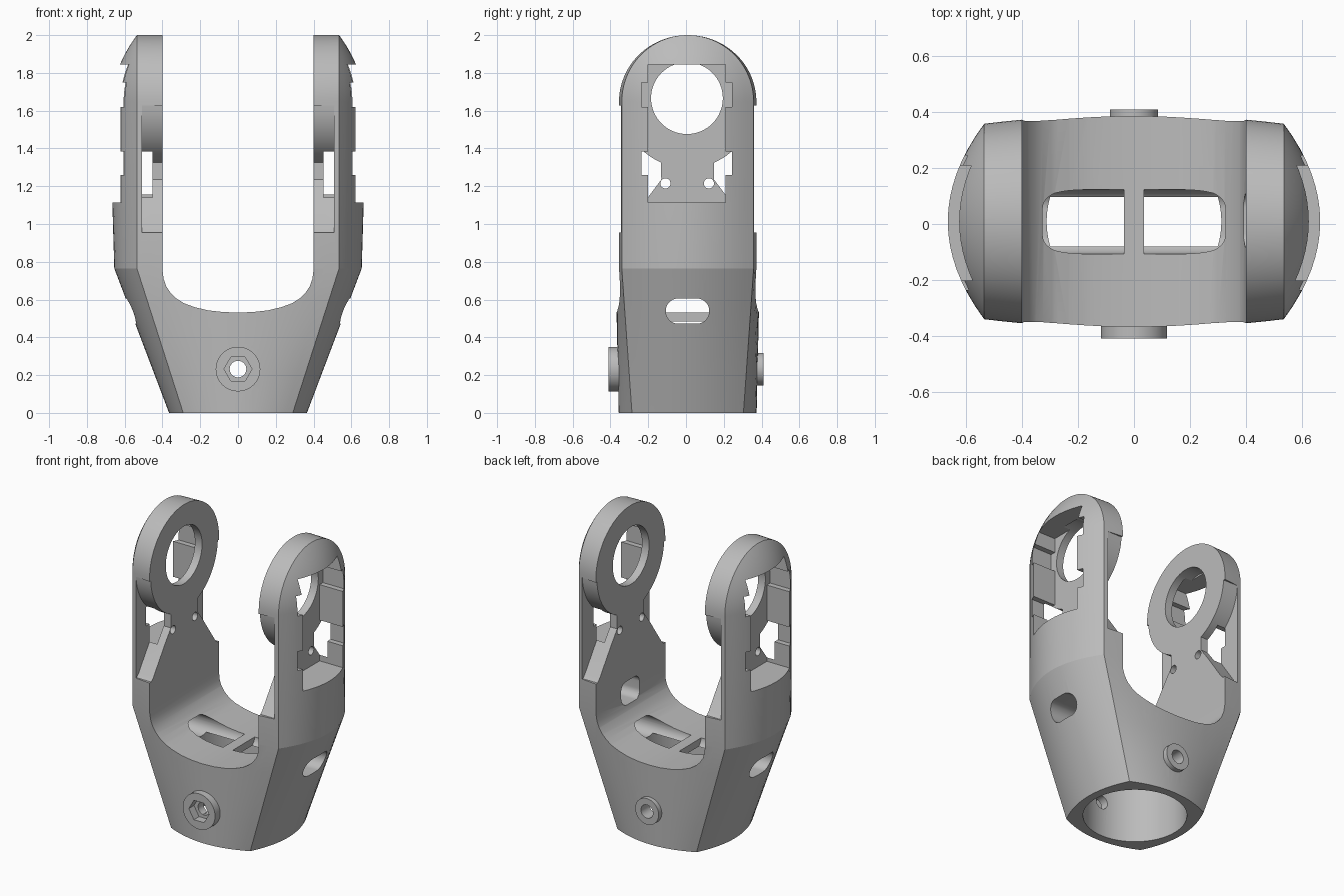
import bpy, bmesh
from math import sin, cos, pi

cube = bpy.data.objects.get("Cube")
if cube:
    bpy.data.objects.remove(cube, do_unlink=True)

YC = 0.009            # depth centre of the body
HUB_Z, HUB_R = 1.648, 0.352


def to_object(name, bm):
    bmesh.ops.recalc_face_normals(bm, faces=bm.faces)
    mesh = bpy.data.meshes.new(name)
    bm.to_mesh(mesh)
    bm.free()
    ob = bpy.data.objects.new(name, mesh)
    bpy.context.collection.objects.link(ob)
    return ob


def prism(name, points, axis, lo, hi):
    """Extrude a 2D outline along an axis between two positions."""
    place = {"x": lambda a, b, d: (d, a, b),
             "y": lambda a, b, d: (a, d, b),
             "z": lambda a, b, d: (a, b, d)}[axis]
    bm = bmesh.new()
    ends = [[bm.verts.new(place(a, b, d)) for a, b in points] for d in (lo, hi)]
    for end in ends:
        bm.faces.new(end)
    for i in range(len(points)):
        j = (i + 1) % len(points)
        bm.faces.new((ends[0][i], ends[0][j], ends[1][j], ends[1][i]))
    return to_object(name, bm)


def circle(a, b, r, n=64):
    return [(a + r * cos(2 * pi * i / n), b + r * sin(2 * pi * i / n)) for i in range(n)]


def rounded(a0, a1, b0, b1, r, n=10):
    """Rectangle outline with rounded corners."""
    out = []
    corners = ((a1 - r, b1 - r), (a0 + r, b1 - r), (a0 + r, b0 + r), (a1 - r, b0 + r))
    for k, (a, b) in enumerate(corners):
        for i in range(n + 1):
            t = (k + i / n) * pi / 2
            out.append((a + r * cos(t), b + r * sin(t)))
    return out


def combine(ob, tool, operation="DIFFERENCE"):
    mod = ob.modifiers.new("combine", "BOOLEAN")
    mod.operation, mod.solver, mod.object = operation, "EXACT", tool
    bpy.context.view_layer.objects.active = ob
    bpy.ops.object.modifier_apply(modifier=mod.name)
    bpy.data.objects.remove(tool, do_unlink=True)


def section(z, cx, cy, front, side, n=16):
    """Four-cornered ring with bowed front, back and sides."""
    ring = []
    us = [-1 + 2 * i / n for i in range(n)]
    ring += [(cx * u, -cy - front * (1 - u * u)) for u in us]
    ring += [(cx + side * (1 - u * u), cy * u) for u in us]
    ring += [(-x, -y) for x, y in ring]
    return [(x, y + YC, z) for x, y in ring]


# Outer body: tapered base, straight arms, domed tops
base, shoulder = (0, .29, .295, .07, .075), (.765, .535, .349, .033, .12)
levels = [tuple(a + (b - a) * k / 4 for a, b in zip(base, shoulder)) for k in range(5)]
levels.append((1.1, .535, .349, .033, .13))
for k in range(25):
    t = k / 24 * (pi / 2 - .02)
    c = cos(t)
    levels.append((HUB_Z + HUB_R * sin(t), .535, .349 * c, .033 * c, .13 * c * c))
bm = bmesh.new()
rings = [[bm.verts.new(p) for p in section(*lv)] for lv in levels]
for low, high in zip(rings, rings[1:]):
    for i in range(len(low)):
        j = (i + 1) % len(low)
        bm.faces.new((low[i], low[j], high[j], high[i]))
bm.faces.new(rings[0])
bm.faces.new(rings[-1])
body = to_object("fork_bracket", bm)

# Screw bosses on front and back
combine(body, prism("front_boss", circle(0, .232, .118), "y", -.409, -.33), "UNION")
combine(body, prism("back_boss", circle(0, .232, .086), "y", .34, .409), "UNION")

# Gap between the arms with a rounded floor
half = [(.4, .76), (.394, .71), (.38, .67), (.357, .635), (.325, .605), (.285, .58),
        (.23, .56), (.16, .543), (.08, .534), (0, .531)]
gap = [(.4, 2.3)] + half + [(-x, z) for x, z in half[-2::-1]] + [(-.4, 2.3)]
combine(body, prism("arm_gap", gap, "y", -1, 1))

# Socket in the base, cross bolt hole and hex recess
combine(body, prism("socket", circle(0, YC, .312, 96), "z", -.2, .485))
combine(body, prism("bolt_hole", circle(0, .232, .044, 32), "y", -1, 1))
combine(body, prism("hex_recess", circle(0, .232, .074, 6), "y", -.6, -.355))

for s in (-1, 1):
    # Side slot, leaving a bar in the middle of the floor
    combine(body, prism("side_slot", rounded(-.107, .123, .472, .606, .066),
                        "x", s * .036, s * 1.2))

    # Outer pocket with two notches on each edge
    edge = [(.205, 1.115), (.205, 1.26), (.24, 1.26), (.24, 1.385), (.205, 1.385),
            (.205, 1.62), (.24, 1.62), (.24, 1.75), (.205, 1.75), (.205, 1.845)]
    pocket = [(y + .004, z) for y, z in edge] + [(.004 - y, z) for y, z in reversed(edge)]
    combine(body, prism("pocket", pocket, "x", s * .452, s * 1.2))

    # Bearing hole through the inner plate
    combine(body, prism("bearing_hole", circle(.005, 1.666, .19), "x", s * .3, s * .5))

    for m in (-1, 1):
        # Inner relief around the round hub, neck and flared foot
        outline = [(.8, HUB_Z - .02), (.8, .955), (.345, .955), (.325, .975),
                   (.2, 1.155), (.14, 1.235)]
        for k in range(17):
            a = 1.161 + (.06 - 1.161) * k / 16
            outline.append((HUB_R * cos(a), HUB_Z - HUB_R * sin(a)))
        combine(body, prism("relief", [(YC + m * y, z) for y, z in outline],
                            "x", s * .3, s * .508))
        # Small screw holes in the neck
        combine(body, prism("screw_hole", circle(.006 + m * .115, 1.215, .027, 24),
                            "x", s * .3, s * .5))

# Cable opening inside the left arm
combine(body, prism("cable_opening", rounded(-.083, .108, .7, .85, .05),
                    "x", .33, .56))

# Material and shading
grey = bpy.data.materials.new("plain_grey")
grey.use_nodes = True
colour = (.5, .5, .5, 1)
grey.diffuse_color = colour
grey.node_tree.nodes["Principled BSDF"].inputs["Base Color"].default_value = colour
body.data.materials.clear()
body.data.materials.append(grey)
bpy.ops.object.select_all(action="DESELECT")
body.select_set(True)
bpy.context.view_layer.objects.active = body
bpy.ops.object.shade_smooth_by_angle(angle=.3)
